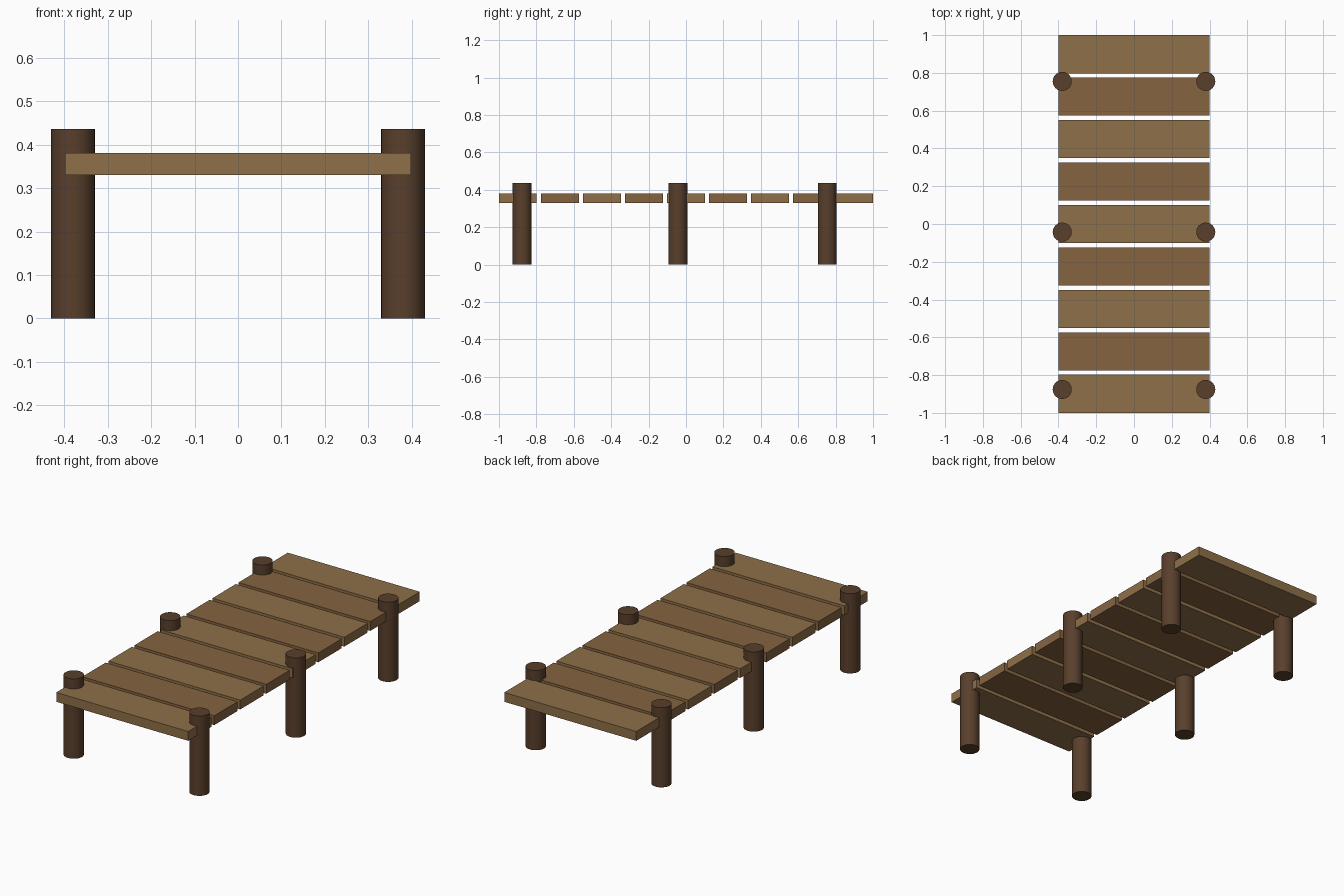
import bpy

if "Cube" in bpy.data.objects:
    bpy.data.objects.remove(bpy.data.objects["Cube"])


def material(name, rgb):
    m = bpy.data.materials.new(name)
    m.diffuse_color = (*rgb, 1)
    m.use_nodes = True
    m.node_tree.nodes["Principled BSDF"].inputs["Base Color"].default_value = m.diffuse_color
    return m


LIGHT = material("light_plank_wood", (0.27, 0.16, 0.065))
DARK = material("dark_plank_wood", (0.235, 0.127, 0.053))
POST = material("post_wood", (0.10, 0.05, 0.025))

# Deck planks, alternating in tone, with narrow gaps
COUNT, WIDTH = 9, 0.202
PITCH = (2 - WIDTH) / (COUNT - 1)
for i in range(COUNT):
    y = -1 + WIDTH / 2 + i * PITCH
    bpy.ops.mesh.primitive_cube_add(size=1, location=(0, y, 0.3555))
    plank = bpy.context.object
    plank.name = f"deck_plank_{i + 1}"
    plank.scale = (0.798, WIDTH, 0.051)
    plank.data.materials.append(LIGHT if i % 2 == 0 else DARK)

# Round posts in pairs along both edges
HEIGHT = 0.436
for row, y in zip(("front", "middle", "back"), (-0.876, -0.043, 0.755)):
    for side, x in (("left", -0.38), ("right", 0.38)):
        bpy.ops.mesh.primitive_cylinder_add(
            vertices=24, radius=0.0505, depth=HEIGHT, location=(x, y, HEIGHT / 2))
        post = bpy.context.object
        post.name = f"{row}_{side}_post"
        post.data.materials.append(POST)
        bpy.ops.object.shade_smooth_by_angle()
